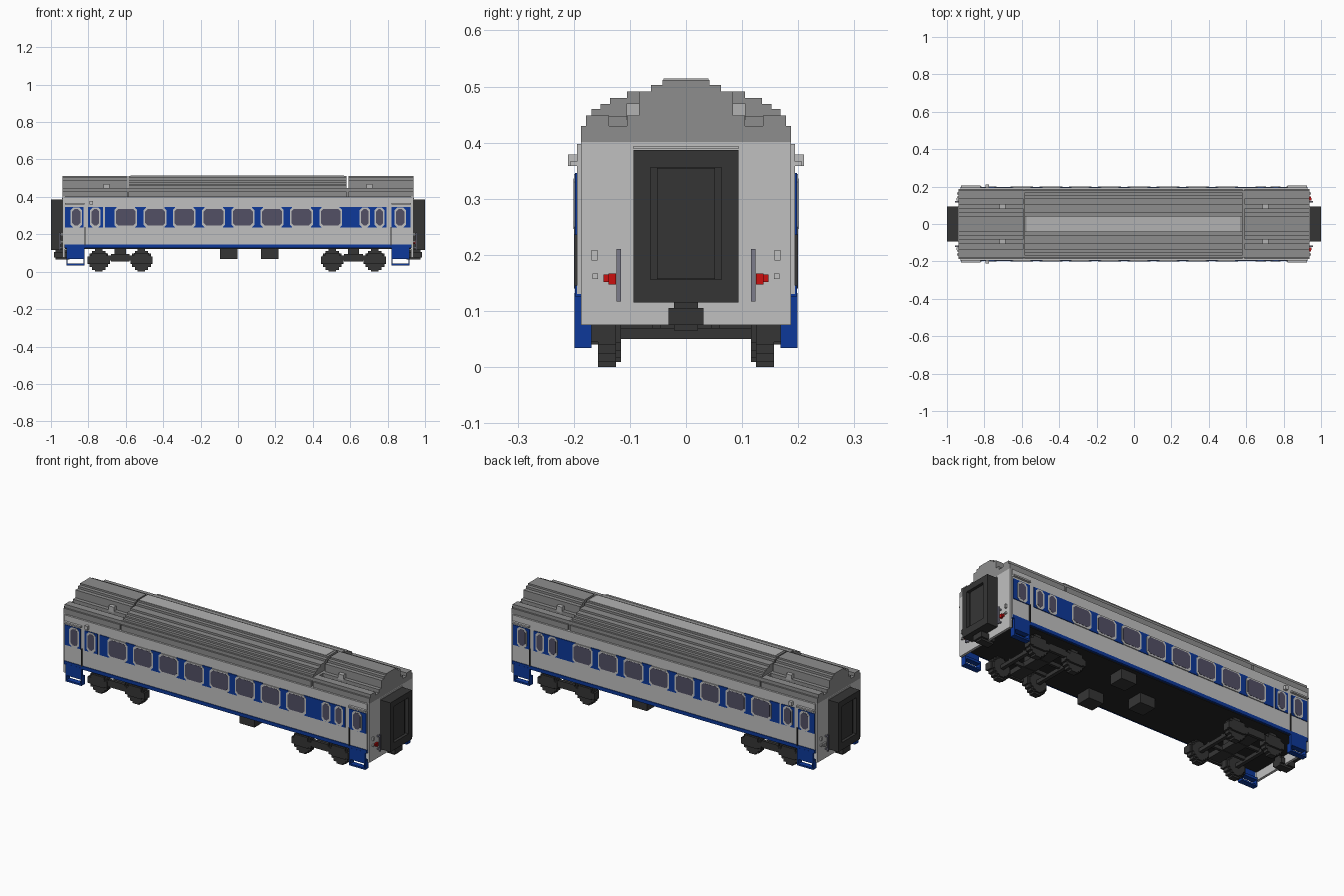
import bpy, bmesh
from mathutils import Matrix

if "Cube" in bpy.data.objects:
    bpy.data.objects.remove(bpy.data.objects["Cube"])


def material(name, rgb):
    m = bpy.data.materials.new(name)
    m.use_nodes = True
    m.diffuse_color = (*rgb, 1)
    m.node_tree.nodes["Principled BSDF"].inputs["Base Color"].default_value = (*rgb, 1)
    return m


LIGHT = material("light grey", (0.53, 0.53, 0.53))
ROOF = material("roof grey", (0.27, 0.27, 0.27))
STRIP = material("roof strip grey", (0.45, 0.45, 0.45))
BLUE = material("blue", (0.004, 0.04, 0.32))
GLASS = material("window glass", (0.085, 0.08, 0.13))
STEEL = material("steel grey", (0.2, 0.2, 0.26))
DARK = material("charcoal", (0.036, 0.036, 0.036))
BLACK = material("dark charcoal", (0.018, 0.018, 0.018))
RED = material("lamp red", (0.6, 0.005, 0.005))


def finish(name, bm, mat, mirror):
    bmesh.ops.recalc_face_normals(bm, faces=bm.faces)
    me = bpy.data.meshes.new(name)
    bm.to_mesh(me)
    bm.free()
    me.materials.append(mat)
    ob = bpy.data.objects.new(name, me)
    bpy.context.collection.objects.link(ob)
    if mirror:
        mod = ob.modifiers.new("mirror", "MIRROR")
        mod.use_axis = ["x" in mirror, "y" in mirror, False]
        mod.use_clip = False
        mod.use_mirror_merge = False
    return ob


def boxes(name, mat, items, mirror=""):
    """One object from boxes given as (x0, x1, y0, y1, z0, z1)."""
    bm = bmesh.new()
    for x0, x1, y0, y1, z0, z1 in items:
        m = Matrix.Translation(((x0 + x1) / 2, (y0 + y1) / 2, (z0 + z1) / 2))
        m = m @ Matrix.Diagonal((x1 - x0, y1 - y0, z1 - z0, 1))
        bmesh.ops.create_cube(bm, size=1, matrix=m)
    return finish(name, bm, mat, mirror)


def prisms(name, mat, items, mirror=""):
    """One object from outlines extruded between two points: (outline, axis, a, b)."""
    bm = bmesh.new()
    for pts, axis, a, b in items:
        co = (lambda p: (a, *p)) if axis == "x" else (lambda p: (p[0], a, p[1]))
        f = bm.faces.new([bm.verts.new(co(p)) for p in pts])
        geo = bmesh.ops.extrude_face_region(bm, geom=[f])["geom"]
        vec = (b - a, 0, 0) if axis == "x" else (0, b - a, 0)
        bmesh.ops.translate(bm, vec=vec, verts=[v for v in geo if isinstance(v, bmesh.types.BMVert)])
    return finish(name, bm, mat, mirror)


def rounded(cx, z0, z1, hw, c):
    """Rectangle outline with cut corners."""
    return [(cx - hw + c, z0), (cx + hw - c, z0), (cx + hw, z0 + c), (cx + hw, z1 - c),
            (cx + hw - c, z1), (cx - hw + c, z1), (cx - hw, z1 - c), (cx - hw, z0 + c)]


def symmetric(half):
    return half + [(-y, z) for y, z in reversed(half)]


E = 0.9375   # half length of the body
S = 0.194    # side wall

# Body shell, end walls and floor
boxes("body_side_walls", LIGHT, [(-0.927, 0.927, -S, S, 0.13, 0.398)])
boxes("end_wall", LIGHT, [(0.924, E, -0.1875, 0.1875, 0.075, 0.401),
                          (E, 0.942, -0.094, 0.094, 0.389, 0.394)], "x")
boxes("floor", BLACK, [(-0.924, 0.924, -0.187, 0.187, 0.122, 0.131)])

# Roof: stepped full arch in the middle, lower shoulders at both ends
steps = [(0.1875, 0.43), (0.178, 0.448), (0.168, 0.46), (0.152, 0.469), (0.135, 0.48),
         (0.105, 0.491), (0.062, 0.503), (0.042, 0.512)]
arch = [(0.1875, 0.40)]
for i, (y, z) in enumerate(steps):
    arch.append((y, z))
    if i + 1 < len(steps):
        arch.append((steps[i + 1][0], z))
prisms("roof_middle", ROOF, [(symmetric(arch), "x", -0.585, 0.58)])
shoulder = [(0.1875, 0.40), (0.1875, 0.43), (0.178, 0.43), (0.178, 0.448), (0.137, 0.448),
            (0.137, 0.43), (0.105, 0.43), (0.105, 0.448), (0.084, 0.448), (0.084, 0.491),
            (0.062, 0.491), (0.062, 0.503), (0.042, 0.503), (0.042, 0.512)]
prisms("roof_end", ROOF, [(symmetric(shoulder), "x", 0.592, E)], "x")
boxes("roof_joint", ROOF, [(0.578, 0.594, -0.178, 0.178, 0.40, 0.447)], "x")
boxes("roof_light_strip", STRIP, [(-0.575, 0.567, -0.04, 0.04, 0.508, 0.5145)])
boxes("roof_vent", STRIP, [(0.687, 0.72, 0.083, 0.106, 0.44, 0.47)], "xy")

# Blue livery: lower stripe, door and window panels
wide = [-0.6 + i * 0.1565 for i in range(8)]
narrow = [(-0.865, 0.03), (-0.762, 0.028), (0.678, 0.028), (0.757, 0.026), (0.867, 0.03)]
boxes("lower_stripe", BLUE, [(-0.927, 0.927, 0.186, 0.198, 0.126, 0.145)], "y")
panels = [(-0.925, -0.825), (-0.802, -0.722), (-0.71, -0.65), (0.54, 0.795), (0.82, 0.922)]
panels += [(x + 0.05, x + 0.107) for x in wide[:-1]]
boxes("window_band", BLUE, [(a, b, S - 0.002, 0.198, 0.235, 0.346) for a, b in panels], "y")

# Windows with light surrounds
wins = [(x, 0.061) for x in wide] + narrow
prisms("window_frames", LIGHT, [(rounded(x, 0.236, 0.344, w, 0.014), "y", S - 0.002, 0.1993)
                                for x, w in wins], "y")
prisms("window_glass", GLASS, [(rounded(x, 0.246, 0.336, w - 0.008, 0.014), "y", S - 0.002, 0.2003)
                               for x, w in wins], "y")

# Door handrails, gutters over the doors and side lamps
boxes("door_handrail", DARK, [(0.816, 0.821, S, 0.2, 0.14, 0.24)], "xy")
boxes("door_gutter", LIGHT, [(0.82, 0.925, S, 0.207, 0.358, 0.366)], "xy")
boxes("side_lamp", LIGHT, [(-0.793, -0.776, S, 0.21, 0.358, 0.379)], "y")

# Boarding steps with an open lower rung
boxes("boarding_step", BLUE, [(0.82, 0.918, 0.185, 0.1985, 0.07, 0.132),
                              (0.82, 0.918, 0.168, 0.1985, 0.068, 0.082),
                              (0.82, 0.827, 0.168, 0.1985, 0.034, 0.07),
                              (0.911, 0.918, 0.168, 0.1985, 0.034, 0.07),
                              (0.82, 0.918, 0.168, 0.1985, 0.034, 0.043)], "xy")

# Gangway: frame around a recessed door
boxes("gangway_frame", DARK, [(E - 0.005, 1.0, 0.063, 0.094, 0.115, 0.387),
                              (E - 0.005, 1.0, -0.094, -0.063, 0.115, 0.387),
                              (E - 0.005, 1.0, -0.063, 0.063, 0.115, 0.156),
                              (E - 0.005, 1.0, -0.063, 0.063, 0.356, 0.387)], "x")
boxes("gangway_door", DARK, [(E - 0.005, 0.98, -0.064, 0.064, 0.15, 0.36),
                             (0.975, 0.985, -0.052, 0.052, 0.157, 0.355)], "x")
boxes("coupler", DARK, [(0.90, 0.985, -0.031, 0.031, 0.075, 0.105),
                        (0.90, 0.975, -0.021, 0.021, 0.065, 0.118)], "x")

# End wall fittings
boxes("end_handrail", STEEL, [(0.95, 0.957, 0.116, 0.124, 0.117, 0.21),
                              (E - 0.003, 0.957, 0.116, 0.124, 0.125, 0.132),
                              (E - 0.003, 0.957, 0.116, 0.124, 0.195, 0.202)], "xy")
boxes("end_socket", LIGHT, [(E - 0.003, 0.947, 0.158, 0.168, 0.19, 0.209),
                            (E - 0.003, 0.947, 0.157, 0.167, 0.157, 0.167)], "xy")
lamp = [(E - 0.003, 0.949, 0.125, 0.138, 0.147, 0.167), (E - 0.003, 0.946, 0.137, 0.147, 0.152, 0.165)]
boxes("tail_lamp", RED, lamp, "y")
boxes("head_lamp", LIGHT, [(-b, -a, *rest) for a, b, *rest in lamp], "y")

# Bogies: stepped wheels, axles, side frames and bolster
q = [(0.06, 0.02), (0.05, 0.02), (0.05, 0.036), (0.036, 0.036), (0.036, 0.05), (0.02, 0.05), (0.02, 0.06)]
ring = q + [(-x, z) for x, z in reversed(q)]
ring += [(-x, -z) for x, z in q] + [(x, -z) for x, z in reversed(q)]
for side, cx in (("left", 0.618), ("right", -0.63)):
    axles = (cx - 0.114, cx + 0.114)
    prisms(side + "_wheels", DARK, [([(a + x * k, 0.06 + z * k) for x, z in ring], "y", y0, y1)
                                    for a in axles for k, y0, y1 in ((1, 0.125, 0.157), (0.85, 0.116, 0.126))], "y")
    boxes(side + "_axles", DARK, [(a - 0.01, a + 0.01, -0.12, 0.12, 0.05, 0.07) for a in axles])
    frame = [(cx - 0.165, cx + 0.165, 0.155, 0.166, 0.06, 0.086),
             (cx - 0.05, cx + 0.05, 0.15, 0.166, 0.055, 0.094),
             (cx - 0.12, cx + 0.12, 0.045, 0.06, 0.06, 0.08)]
    for a in axles:
        frame += [(a - 0.06, a + 0.06, 0.15, 0.168, 0.045, 0.08),
                  (a - 0.04, a + 0.04, 0.15, 0.168, 0.04, 0.1)]
    boxes(side + "_bogie_frame", DARK, frame, "y")
    boxes(side + "_bogie_bolster", DARK, [(cx - 0.035, cx + 0.035, -0.152, 0.152, 0.062, 0.09),
                                          (cx - 0.03, cx + 0.03, -0.05, 0.05, 0.08, 0.125)])

# Equipment boxes under the floor
boxes("underfloor_boxes", DARK, [(-0.095, -0.002, -0.045, 0.045, 0.068, 0.125),
                                 (0.124, 0.216, -0.165, -0.08, 0.068, 0.125),
                                 (0.124, 0.216, 0.08, 0.165, 0.068, 0.125)])
